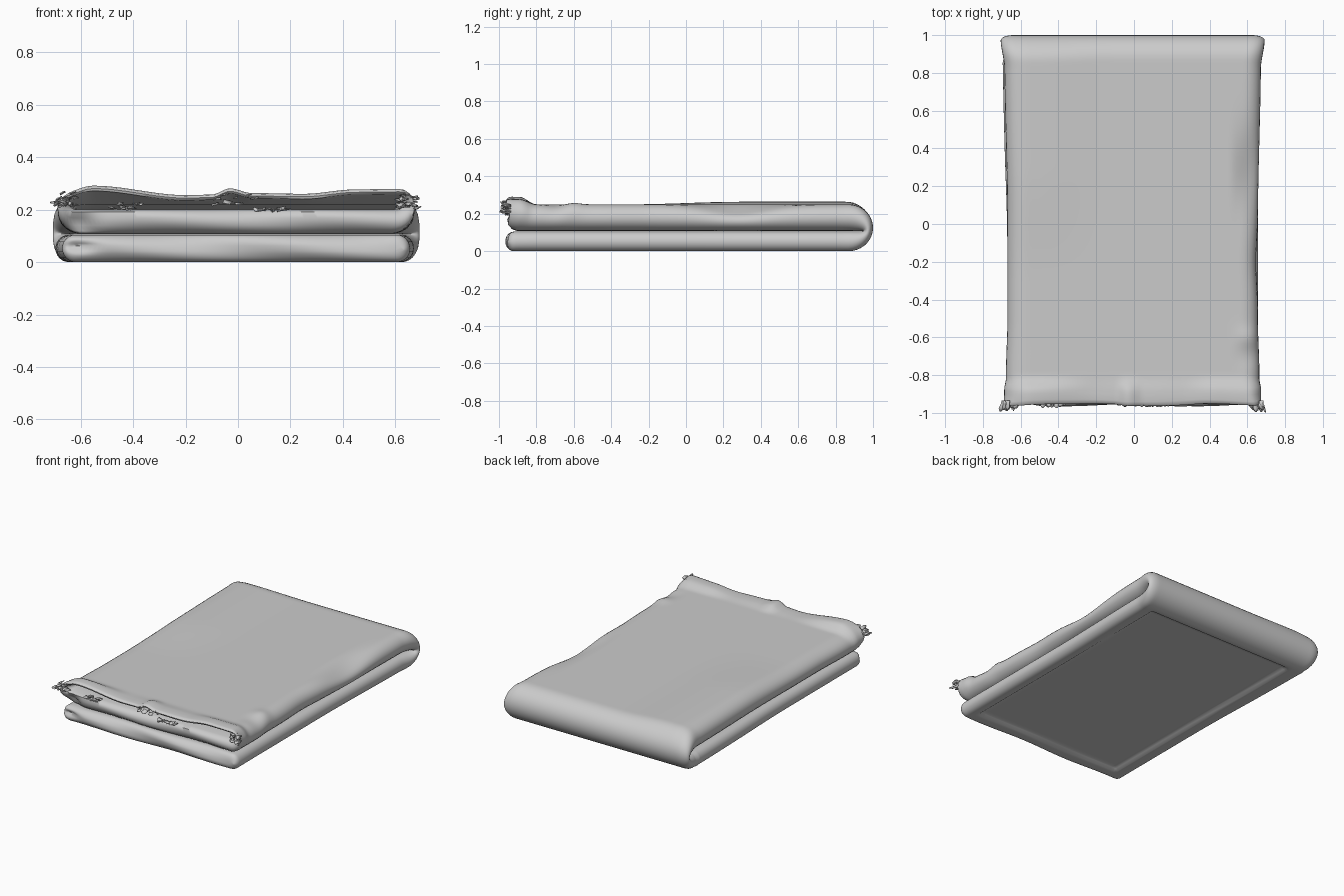
import bpy, bmesh, math, random
from mathutils import Vector

if "Cube" in bpy.data.objects:
    bpy.data.objects.remove(bpy.data.objects["Cube"], do_unlink=True)
random.seed(4)

cloth = bpy.data.materials.new("grey_cloth")
cloth.use_nodes = True
cloth.diffuse_color = (0.6, 0.6, 0.6, 1)
bsdf = cloth.node_tree.nodes["Principled BSDF"]
bsdf.inputs["Base Color"].default_value = (0.6, 0.6, 0.6, 1)
bsdf.inputs["Roughness"].default_value = 0.8


def smooth(t):
    t = max(0.0, min(1.0, t))
    return t * t * (3 - 2 * t)


def bell(a, centre, width):
    return math.exp(-((a - centre) / width) ** 2)


# Height of the wavy open hem across the width
HEM = [(-0.72, 0.008), (-0.55, 0.04), (-0.2, 0.004), (-0.1, 0.006), (-0.03, 0.03),
       (0.05, 0.012), (0.25, 0.009), (0.45, 0.026), (0.62, 0.028), (0.72, 0.01)]


def hem_wave(x):
    for (x0, h0), (x1, h1) in zip(HEM, HEM[1:]):
        if x <= x1:
            return h0 + (h1 - h0) * smooth((x - x0) / (x1 - x0))
    return 0.0


def top_offset(x, y):
    """Soft rises and dents of the upper sheet."""
    h = hem_wave(x) * smooth((-0.8 - y) / 0.09)
    h += 0.014 * smooth((-0.1 - x) / 0.4) * smooth((y + 0.3) / 0.6) * smooth((1.0 - y) / 0.15)
    h -= 0.006 * smooth((-0.56 - x) / 0.08)
    side = smooth((x - 0.5) / 0.13)
    h -= 0.038 * bell(y, 0.28, 0.22) * side
    h += 0.012 * bell(y, -0.6, 0.05) * side - 0.01 * bell(y, -0.7, 0.06) * side
    return h


# Cross-section of the sleeve: (position across, rounded side, outer/inner)
FLAT, CAP = 72, 12
section = [(-1 + 2 * i / FLAT, 0, 1) for i in range(FLAT + 1)]
section += [(1, math.sin(math.pi * k / CAP), math.cos(math.pi * k / CAP)) for k in range(1, CAP)]
section += [(1 - 2 * i / FLAT, 0, -1) for i in range(FLAT + 1)]
section += [(-1, -math.sin(math.pi * k / CAP), -math.cos(math.pi * k / CAP)) for k in range(1, CAP)]

# Stations along the fold: outer y, outer z, inner y, inner z, side radius, inset, part
stations = []
for k in range(1, 8):                                   # closed rounded front end
    a = math.pi / 2 * k / 8
    y = -0.915 - 0.045 * math.cos(a)
    stations.append((y, 0.052 - 0.052 * math.sin(a), y, 0.052 + 0.052 * math.sin(a),
                     0.05, 0.03 * (1 - math.sin(a)), "lower"))
STEPS = 100
for i in range(STEPS):                                  # lower layer
    y = -0.915 + 1.785 * i / STEPS
    stations.append((y, 0.0, y, 0.104, 0.05, 0, "lower"))
for k in range(19):                                     # turn at the back
    a = math.pi * (k / 18 - 0.5)
    c, s = math.cos(a), math.sin(a)
    stations.append((0.87 + 0.13 * c, 0.125 + 0.125 * s, 0.87 + 0.075 * c, 0.106 + 0.002 * s,
                     0.05 + 0.035 * k / 18, 0, "fold"))
for i in range(1, STEPS + 1):                           # upper layer
    y = 0.87 - 1.77 * i / STEPS
    stations.append((y, 0.25, y, 0.108, 0.085, 0, "upper"))
LIP = [(-0.935, 0.251, -0.925, 0.118, 0.07, 0), (-0.952, 0.247, -0.945, 0.14, 0.055, 0),
       (-0.957, 0.24, -0.95, 0.168, 0.04, 0.01), (-0.952, 0.231, -0.94, 0.19, 0.03, 0.025),
       (-0.93, 0.228, -0.91, 0.2, 0.02, 0.04), (-0.8, 0.22, -0.8, 0.199, 0.012, 0.05),
       (-0.5, 0.201, -0.5, 0.198, 0.003, 0.06)]
stations += [s + ("upper",) for s in LIP]               # open lip and tapering pocket


def place(st, f, b, v):
    oy, oz, iy, iz, r, inset, part = st
    t = (v + 1) / 2
    y, z = iy + (oy - iy) * t, iz + (oz - iz) * t
    left, right = -0.67, 0.656
    flare = 0.016 * smooth(y / 0.9) + 0.02 * smooth((y - 0.82) / 0.16)
    if part == "upper":
        flare += 0.008 * smooth((-0.5 - y) / 0.3) + 0.018 * smooth((-0.82 - y) / 0.06) * t
        right -= 0.01 * bell(y, -0.2, 0.15)
    elif part == "lower":
        left -= 0.008 * smooth((y + 0.2) / 0.6)
    c, w = (left + right) / 2, (right - left) / 2 + flare - inset
    x = c + (w - r) * f + r * b
    if part == "upper":
        z += top_offset(x, y) * t
    elif part == "fold":
        z += top_offset(x, y) * t * smooth((z - 0.13) / 0.12)
    # shallow sunken base panel inside a padded border
    if part == "lower" and v > 0.9:
        edge = min(x + 0.57, 0.575 - x, y + 0.865, 0.862 - y)
        z += 0.018 * smooth(edge / 0.03)
    # gathers and creases at the closed and open ends
    front = smooth((-0.78 - y) / 0.16)
    if inset < 0.04:
        z += front * 0.006 * math.sin(7 * x + 1.5) * (1 - abs(v)) * 2
        y += front * 0.006 * math.sin(9 * x + 40 * z)
        pinch = bell(x, -0.61, 0.065) * front
        y += 0.055 * pinch * bell(z, 0.14, 0.035) + 0.03 * pinch * bell(z, 0.06, 0.02)
    return (x, y, max(z, 0.0))


def make_object(name, bm, angle):
    mesh = bpy.data.meshes.new(name)
    bm.to_mesh(mesh)
    bm.free()
    obj = bpy.data.objects.new(name, mesh)
    bpy.context.collection.objects.link(obj)
    mesh.materials.append(cloth)
    bpy.ops.object.select_all(action="DESELECT")
    obj.select_set(True)
    bpy.context.view_layer.objects.active = obj
    bpy.ops.object.shade_smooth_by_angle(angle=math.radians(angle))
    return obj


# Folded sleeve
bm = bmesh.new()
rings = [[bm.verts.new(place(st, *p)) for p in section] for st in stations]
n = len(section)
for a, b in zip(rings, rings[1:]):
    for i in range(n):
        bm.faces.new((a[i], a[(i + 1) % n], b[(i + 1) % n], b[i]))
# close the two ends with strips between outer and inner edges
for ring in (rings[0], rings[-1]):
    inner = ring[FLAT + CAP:FLAT + CAP + FLAT + 1][::-1]
    for i in range(FLAT):
        bm.faces.new((ring[i], ring[i + 1], inner[i + 1], inner[i]))
    bm.faces.new(ring[FLAT:FLAT + CAP + 1])
    bm.faces.new(ring[2 * FLAT + CAP:] + [ring[0]])
bmesh.ops.recalc_face_normals(bm, faces=bm.faces)
make_object("folded_cloth", bm, 60)

# Frayed scraps along the open hem: centre x, spread, low z, high z, count, reach
bm = bmesh.new()
CLUSTERS = [(-0.65, 0.035, 0.215, 0.262, 18, 0.05), (0.64, 0.035, 0.205, 0.265, 18, 0.05),
            (-0.42, 0.07, 0.2, 0.222, 9, 0.025), (-0.02, 0.08, 0.215, 0.26, 9, 0.02),
            (0.13, 0.06, 0.198, 0.212, 9, 0.02)]
for cx, spread, z0, z1, count, reach in CLUSTERS:
    for _ in range(count):
        p = Vector((cx + random.uniform(-spread, spread), -0.935, random.uniform(z0, z1)))
        out = math.copysign(0.025, cx) * random.random() if abs(cx) > 0.6 else random.uniform(-0.01, 0.01)
        tip = Vector((out, -random.uniform(0.4, 1.0) * reach - 0.014, random.uniform(-0.012, 0.008)))
        wide = Vector((random.uniform(0.006, 0.018), 0, random.uniform(-0.006, 0.006)))
        curl = Vector((0, 0, random.uniform(-0.006, 0.006)))
        rows = []
        for t, w in ((0, 1), (0.35, 0.8), (0.7, 0.9), (1, 0.25)):
            mid = p + tip * t + curl * math.sin(math.pi * t)
            rows.append([bm.verts.new(mid - wide * w), bm.verts.new(mid + wide * w)])
        for a, b in zip(rows, rows[1:]):
            bm.faces.new((a[0], a[1], b[1], b[0]))
scraps = make_object("frayed_hem_scraps", bm, 40)
solid = scraps.modifiers.new("thickness", "SOLIDIFY")
solid.thickness = 0.004
solid.offset = 0
